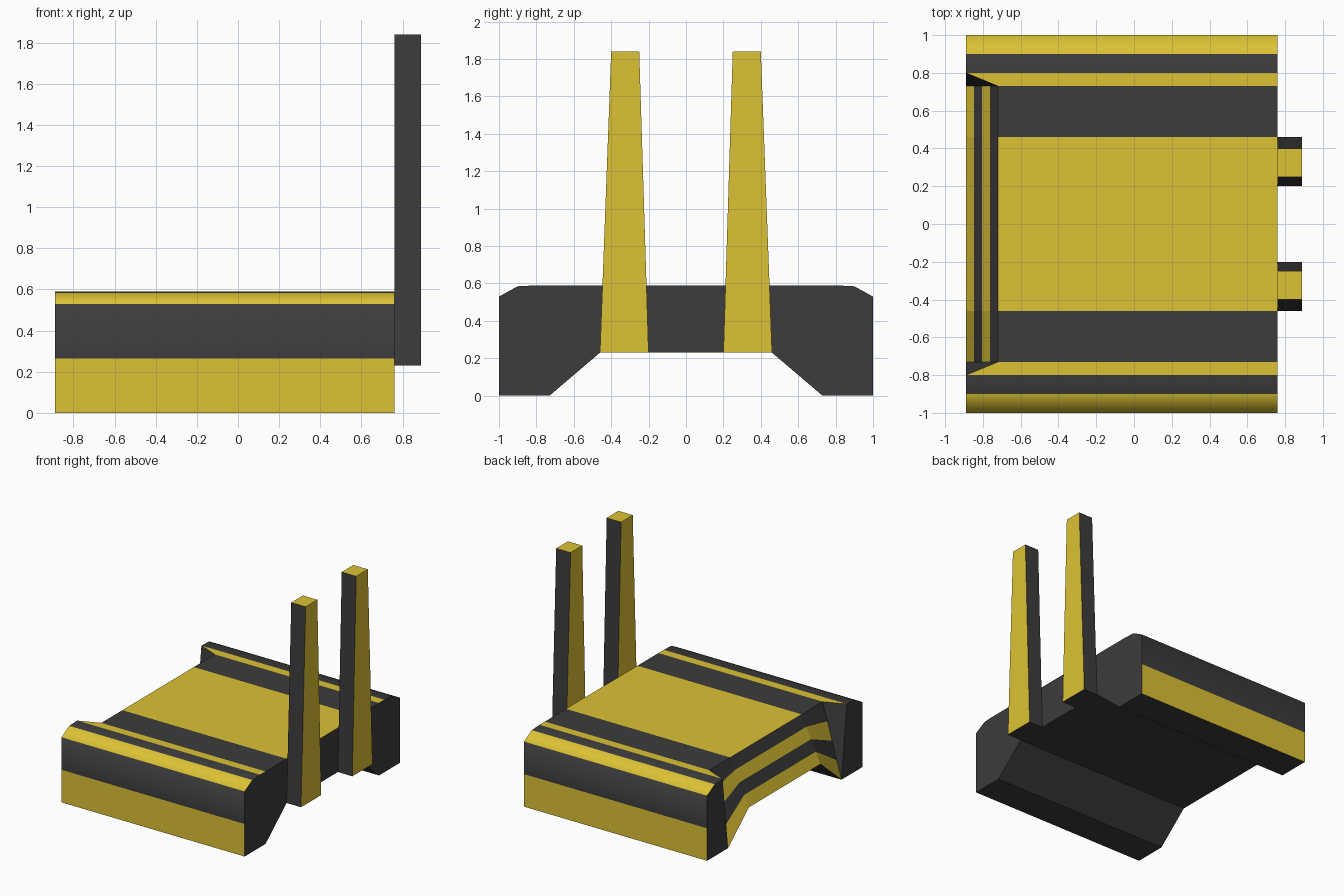
import bpy, bmesh
from mathutils import Vector

if "Cube" in bpy.data.objects:
    bpy.data.objects.remove(bpy.data.objects["Cube"])


def material(name, rgb):
    m = bpy.data.materials.new(name)
    m.diffuse_color = (*rgb, 1)
    m.use_nodes = True
    m.node_tree.nodes["Principled BSDF"].inputs["Base Color"].default_value = m.diffuse_color
    return m


DARK, YELLOW = 0, 1
MATS = [material("dark_grey", (0.045, 0.045, 0.045)),
        material("yellow", (0.72, 0.54, 0.035))]


def finish(bm, name):
    """Turn a half model (y >= 0) into a mirrored object."""
    bmesh.ops.remove_doubles(bm, verts=bm.verts, dist=1e-5)
    bmesh.ops.recalc_face_normals(bm, faces=bm.faces)
    me = bpy.data.meshes.new(name)
    bm.to_mesh(me)
    bm.free()
    ob = bpy.data.objects.new(name, me)
    bpy.context.collection.objects.link(ob)
    for m in MATS:
        me.materials.append(m)
    mod = ob.modifiers.new("mirror", 'MIRROR')
    mod.use_axis = (False, True, False)
    return ob


def face(bm, pts, mat, smooth=False):
    f = bm.faces.new([bm.verts.new(p) for p in pts])
    f.material_index = mat
    f.smooth = smooth


# Body: half cross-section (y, z, front x, colour of strip to next point)
BACK, FRONT, RAKE = 0.76, -0.89, -0.72
section = [
    (0, 0.59, RAKE, YELLOW), (0.46, 0.59, RAKE, DARK), (0.73, 0.59, RAKE, YELLOW),
    (0.80, 0.59, FRONT, DARK), (0.90, 0.585, FRONT, YELLOW), (1, 0.53, FRONT, DARK),
    (1, 0.265, FRONT, YELLOW), (1, 0, FRONT, DARK), (0.73, 0, FRONT, DARK),
    (0.46, 0.23, FRONT, DARK), (0, 0.23, FRONT, DARK)]
front = [Vector((x, y, z)) for y, z, x, _ in section]
back = [Vector((BACK, y, z)) for y, z, _, _ in section]

bm = bmesh.new()
for i in range(len(section) - 1):
    face(bm, [front[i], front[i + 1], back[i + 1], back[i]], section[i][3], 3 <= i <= 6)
face(bm, back, DARK)            # flat rear end
face(bm, front[3:9], DARK)      # pod end

# Raked grille with four alternating bands
top = front[:3]
bottom = [front[10], front[9], front[8]]
rows = [[a.lerp(b, k / 4) for a, b in zip(top, bottom)] for k in range(5)]
for k in range(4):
    for j in range(2):
        face(bm, [rows[k][j], rows[k][j + 1], rows[k + 1][j + 1], rows[k + 1][j]],
             DARK if k % 2 == 0 else YELLOW)
    # cheek between grille and pod
    face(bm, [front[3], rows[k][2], rows[k + 1][2]], DARK)
finish(bm, "body")

# Tapered uprights at the rear end
bm = bmesh.new()
outline = [(0.20, 0.23), (0.46, 0.23), (0.40, 1.84), (0.25, 1.84)]
a, b = [[(x, y, z) for y, z in outline] for x in (BACK, 0.89)]
face(bm, a, YELLOW)
face(bm, b, YELLOW)
for i in range(4):
    j = (i + 1) % 4
    face(bm, [a[i], a[j], b[j], b[i]], YELLOW if i == 2 else DARK)
finish(bm, "uprights")
